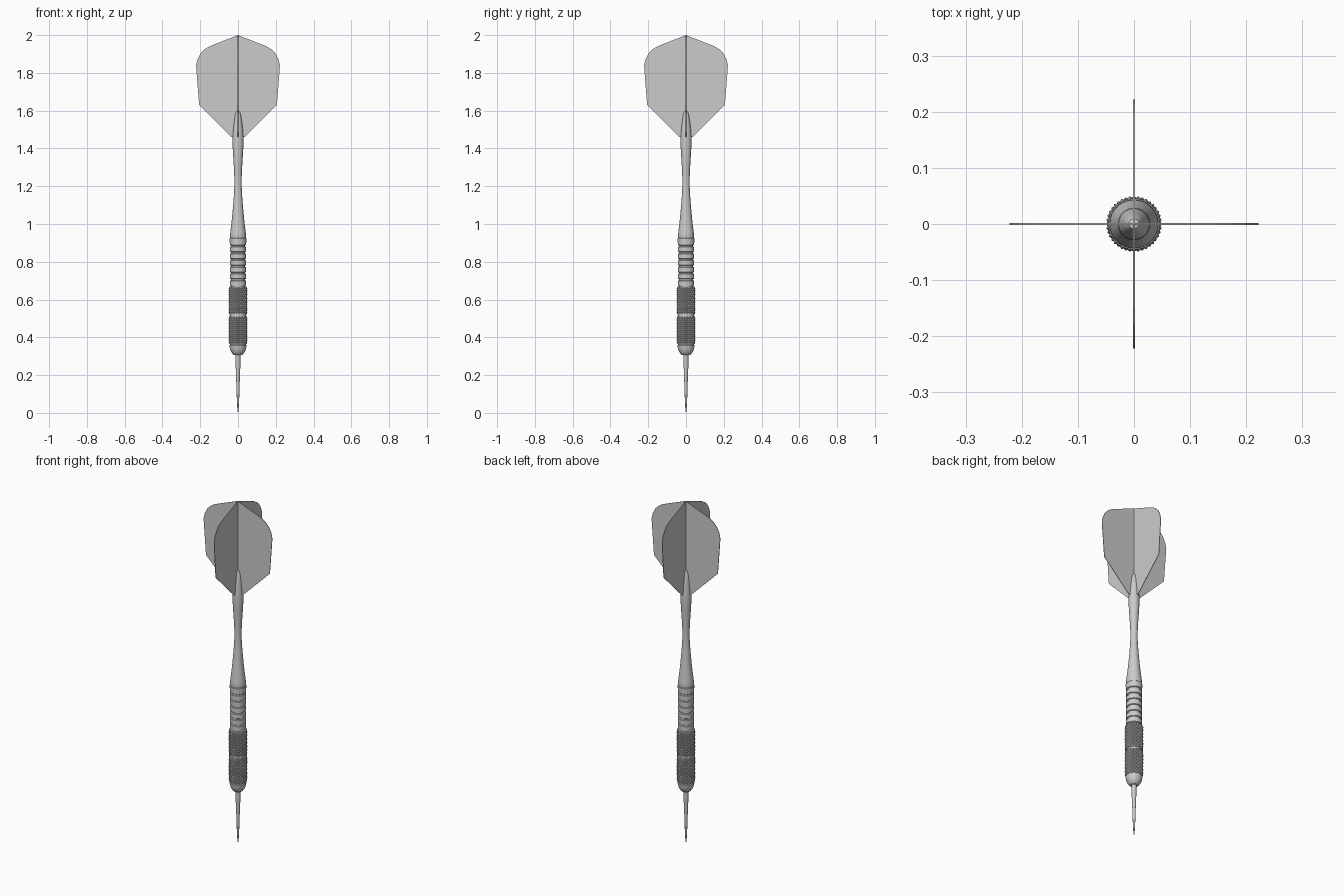
import bpy, bmesh
from math import sin, cos, pi, radians

if "Cube" in bpy.data.objects:
    bpy.data.objects.remove(bpy.data.objects["Cube"])


def finish(name, bm, angle=30):
    bmesh.ops.recalc_face_normals(bm, faces=bm.faces)
    me = bpy.data.meshes.new(name)
    bm.to_mesh(me)
    bm.free()
    ob = bpy.data.objects.new(name, me)
    bpy.context.collection.objects.link(ob)
    if angle:
        bpy.ops.object.select_all(action='DESELECT')
        ob.select_set(True)
        bpy.context.view_layer.objects.active = ob
        bpy.ops.object.shade_smooth_by_angle(angle=radians(angle))
    return ob


def lathe(name, profile, sides=48):
    """Revolve (radius, z) points around z."""
    bm = bmesh.new()
    vs = [bm.verts.new((r, 0, z)) for r, z in profile]
    es = [bm.edges.new(p) for p in zip(vs, vs[1:])]
    bmesh.ops.spin(bm, geom=vs + es, axis=(0, 0, 1), cent=(0, 0, 0),
                   steps=sides, angle=2 * pi)
    bmesh.ops.remove_doubles(bm, verts=bm.verts, dist=1e-5)
    return finish(name, bm)


def knurl(name, z0, z1, cols=40, rows=15, hi=0.050, lo=0.0455):
    """Sleeve covered in small diamond pyramids, with bevelled ends."""
    bm = bmesh.new()
    grid = []
    for j in range(rows):
        z = z0 + (z1 - z0) * j / (rows - 1)
        ring = []
        for i in range(cols):
            r = hi if (i + j) % 2 == 0 and 0 < j < rows - 1 else lo
            a = 2 * pi * i / cols
            ring.append(bm.verts.new((r * cos(a), r * sin(a), z)))
        grid.append(ring)
    for j in range(rows - 1):
        for i in range(cols):
            k = (i + 1) % cols
            a, b, c, d = grid[j][i], grid[j][k], grid[j + 1][k], grid[j + 1][i]
            tris = ((a, b, d), (b, c, d)) if (i + j) % 2 == 0 else ((a, b, c), (a, c, d))
            for t in tris:
                bm.faces.new(t)
    bm.faces.new(grid[0])
    bm.faces.new(grid[-1])
    return finish(name, bm, 0)


# steel point
lathe("point", [(0, 0), (0.003, 0.012), (0.006, 0.06), (0.009, 0.16),
                (0.0125, 0.25), (0.013, 0.33), (0, 0.33)], 24)

# barrel: nose, plain bands around the knurling, then ring grooves
body = [(0, 0.306), (0.020, 0.306), (0.028, 0.311), (0.037, 0.325), (0.043, 0.342),
        (0.045, 0.358), (0.042, 0.361), (0.042, 0.668), (0.038, 0.670), (0.038, 0.675)]
n, start, pitch = 6, 0.675, 0.0358
for i in range(n):
    z = start + i * pitch
    body += [(0.0425, z), (0.0425, z + 0.024), (0.0375, z + 0.027), (0.0375, z + pitch - 0.003)]
body += [(0.0435, 0.890), (0.0440, 0.922), (0.041, 0.926), (0, 0.926)]
lathe("barrel", body)
knurl("front_knurl", 0.364, 0.512)
knurl("rear_knurl", 0.523, 0.668)
lathe("middle_band", [(0, 0.509), (0.047, 0.509), (0.047, 0.513), (0.043, 0.514),
                      (0.043, 0.521), (0.047, 0.522), (0.047, 0.526), (0, 0.526)])

# waisted shaft with rounded end gripping the flight
lathe("shaft", [(0, 0.924), (0.042, 0.924), (0.0435, 0.932), (0.041, 0.955), (0.036, 0.995),
                (0.031, 1.04), (0.025, 1.11), (0.0205, 1.17), (0.019, 1.22), (0.0205, 1.28),
                (0.0245, 1.34), (0.028, 1.40), (0.029, 1.44), (0.0275, 1.48),
                (0.0235, 1.52), (0.018, 1.56), (0.014, 1.582), (0.009, 1.595), (0, 1.60)], 32)

# four thin flight fins
outline = [(0, 1.46), (0.034, 1.46), (0.206, 1.63), (0.222, 1.84), (0.214, 1.872), (0.199, 1.902),
           (0.177, 1.925), (0.148, 1.942), (0, 2.0)]
t = 0.0015
for i in range(4):
    c, s = round(cos(i * pi / 2)), round(sin(i * pi / 2))
    bm = bmesh.new()
    sides = [[bm.verts.new((x * c - y * s, x * s + y * c, z)) for x, z in outline] for y in (-t, t)]
    for f in sides:
        bm.faces.new(f)
    for j in range(len(outline)):
        k = (j + 1) % len(outline)
        bm.faces.new((sides[0][j], sides[0][k], sides[1][k], sides[1][j]))
    finish(f"flight_fin_{i + 1}", bm, 0)
